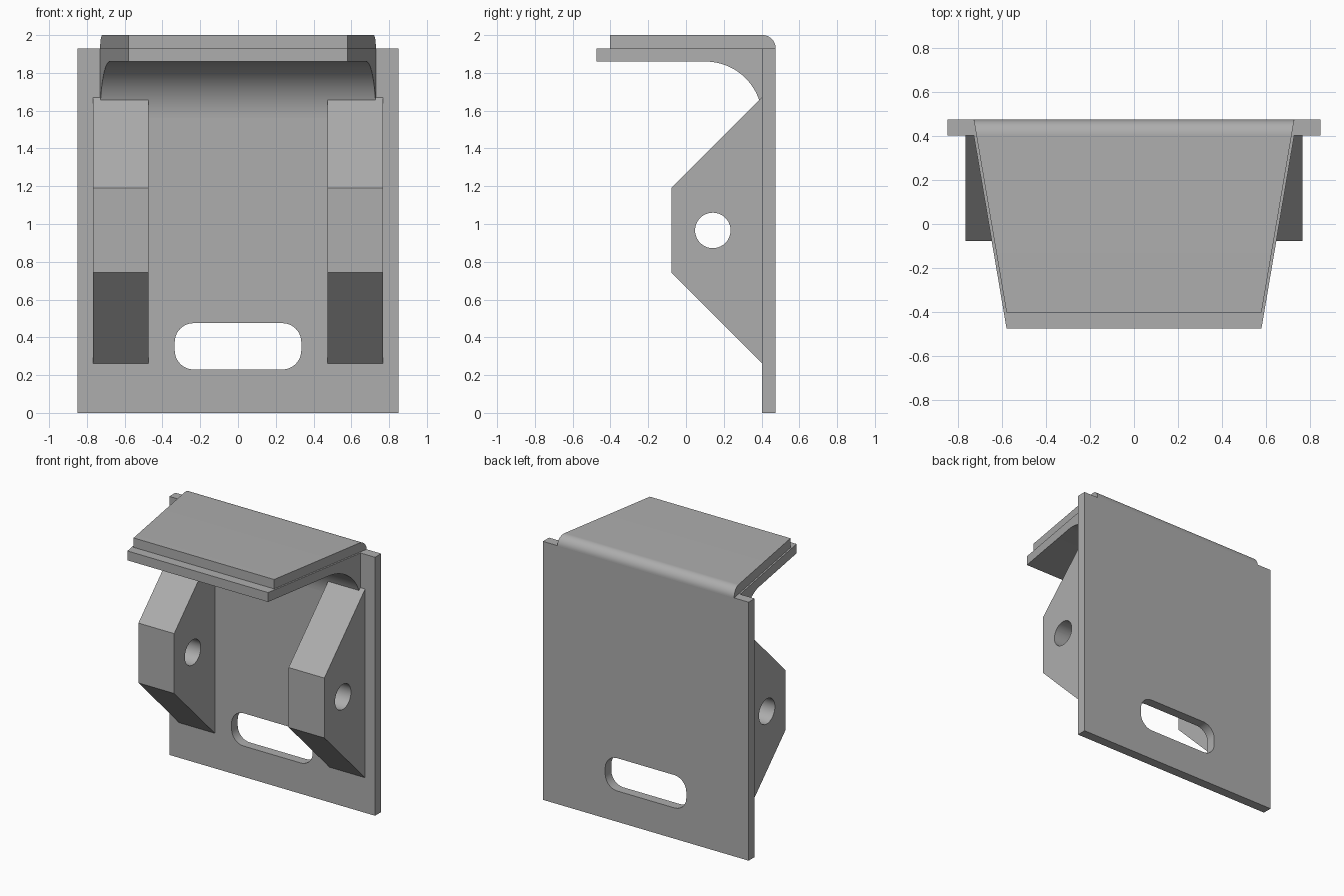
import bpy, bmesh
from math import sin, cos, pi, radians
from mathutils import Vector

cube = bpy.data.objects.get("Cube")
if cube:
    bpy.data.objects.remove(cube)

steel = bpy.data.materials.new("grey_steel")
steel.use_nodes = True
GREY = (0.42, 0.42, 0.42, 1)
steel.diffuse_color = GREY
steel.node_tree.nodes["Principled BSDF"].inputs["Base Color"].default_value = GREY


def arc(cx, cy, r, start, end, steps=16):
    angles = [radians(start + (end - start) * i / steps) for i in range(steps + 1)]
    return [(cx + r * cos(a), cy + r * sin(a)) for a in angles]


def loft(name, lower, upper):
    """Solid between two matching outlines."""
    bm = bmesh.new()
    a = [bm.verts.new(p) for p in lower]
    b = [bm.verts.new(p) for p in upper]
    bm.faces.new(a)
    bm.faces.new(b[::-1])
    for i in range(len(a)):
        j = (i + 1) % len(a)
        bm.faces.new((a[i], b[i], b[j], a[j]))
    bmesh.ops.recalc_face_normals(bm, faces=bm.faces)
    mesh = bpy.data.meshes.new(name)
    bm.to_mesh(mesh)
    bm.free()
    mesh.materials.append(steel)
    obj = bpy.data.objects.new(name, mesh)
    bpy.context.collection.objects.link(obj)
    return obj


def across(name, profile, left, right):
    """Side profile (y, z) swept across x; each end is a function of y."""
    return loft(name, [(left(y), y, z) for y, z in profile],
                [(right(y), y, z) for y, z in profile])


def activate(obj):
    bpy.ops.object.select_all(action='DESELECT')
    obj.select_set(True)
    bpy.context.view_layer.objects.active = obj


def cut(obj, cutter):
    mod = obj.modifiers.new("cut", 'BOOLEAN')
    mod.operation = 'DIFFERENCE'
    mod.solver = 'EXACT'
    mod.object = cutter
    activate(obj)
    bpy.ops.object.modifier_apply(modifier=mod.name)
    bpy.data.objects.remove(cutter)


def smooth(obj):
    activate(obj)
    bpy.ops.object.shade_smooth_by_angle(angle=radians(30))


BACK, FACE, FRONT = 0.475, 0.403, -0.475
TAPER = 0.17

# Back plate with a rounded slot
outline = [(-0.85, 0), (0.85, 0), (0.85, 1.93), (-0.85, 1.93)]
plate = loft("back_plate", [(x, FACE, z) for x, z in outline],
             [(x, BACK, z) for x, z in outline])
slot = []
for cx, cz, start in ((0.235, 0.375, 0), (-0.235, 0.375, 90),
                      (-0.235, 0.33, 180), (0.235, 0.33, 270)):
    slot += arc(cx, cz, 0.1, start, start + 90, 10)
cut(plate, loft("slot_cutter", [(x, 0.3, z) for x, z in slot],
                [(x, 0.6, z) for x, z in slot]))
smooth(plate)

# Tapered shelf with a concave fillet running into the plate
shelf_profile = [(FRONT, 1.86), (FRONT, 1.93), (FACE, 1.93)]
shelf_profile += arc(FACE - 0.3, 1.56, 0.3, 0, 90, 24)
smooth(across("shelf", shelf_profile,
              lambda y: -0.73 + TAPER * (FACE - y),
              lambda y: 0.73 - TAPER * (FACE - y)))

# Top cover, same taper set one thickness back, rounded rear edge
cover_profile = [(-FACE, 1.93), (BACK, 1.93)]
cover_profile += arc(BACK - 0.07, 1.93, 0.07, 0, 90)[1:] + [(-FACE, 2.0)]
smooth(across("top_cover", cover_profile,
              lambda y: -0.73 + TAPER * (BACK - y),
              lambda y: 0.73 - TAPER * (BACK - y)))

# Pair of drilled lugs
lug_profile = [(FACE, 0.262), (-0.078, 0.743), (-0.078, 1.19), (FACE, 1.671)]
for name, side in (("left_lug", 1), ("right_lug", -1)):
    lug = across(name, lug_profile, lambda y: side * 0.473, lambda y: side * 0.768)
    hole = arc(0.142, 0.966, 0.094, 0, 360, 40)[:-1]
    cut(lug, across("hole_cutter", hole, lambda y: side * 0.4, lambda y: side * 0.9))
    smooth(lug)
